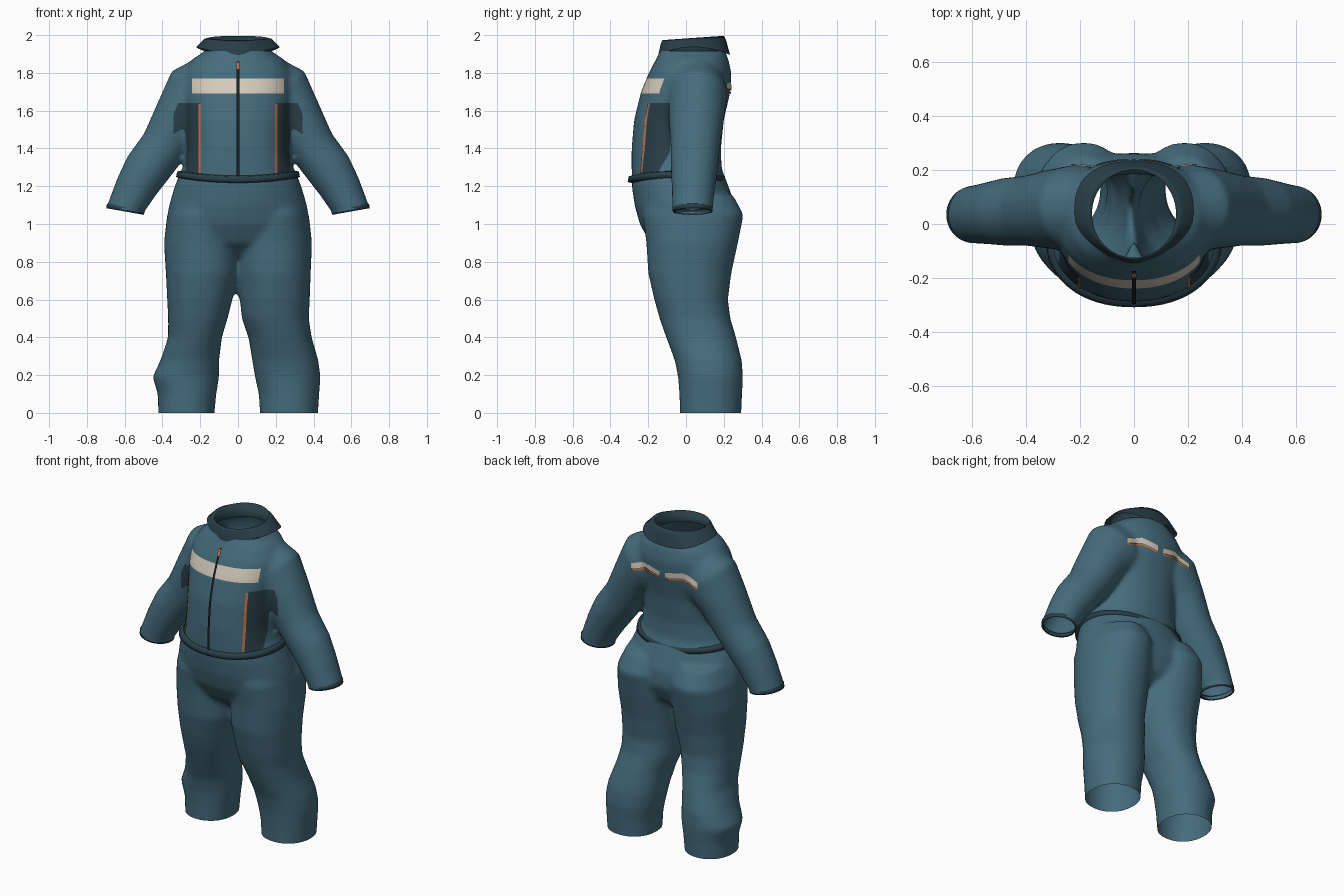
import bpy, bmesh, math
from mathutils import Vector
from mathutils.bvhtree import BVHTree

old = bpy.data.objects.get("Cube")
if old:
    bpy.data.objects.remove(old, do_unlink=True)


def material(name, rgb):
    m = bpy.data.materials.new(name)
    m.use_nodes = True
    m.diffuse_color = (*rgb, 1)
    m.node_tree.nodes["Principled BSDF"].inputs["Base Color"].default_value = (*rgb, 1)
    return m


teal = material("teal fabric", (0.06, 0.15, 0.205))
slate = material("dark slate trim", (0.022, 0.048, 0.064))
cream = material("cream reflective", (0.66, 0.60, 0.50))
orange = material("orange piping", (0.55, 0.17, 0.06))
black = material("black zip", (0.008, 0.013, 0.018))


def ring(cx, cy, z, rx, ry, tilt=0, power=2, count=48):
    """Superellipse cross-section, tilted about the y axis."""
    t = math.radians(tilt)
    points = []
    for i in range(count):
        a = math.tau * i / count
        c, s = math.cos(a), math.sin(a)
        u = math.copysign(abs(c) ** (2 / power), c) * rx
        v = math.copysign(abs(s) ** (2 / power), s) * ry
        points.append(Vector((cx + u * math.cos(t), cy + v, z + u * math.sin(t))))
    return points


def loft(bm, rings, capped=False):
    rows = [[bm.verts.new(p) for p in r] for r in rings]
    n = len(rows[0])
    for a, b in zip(rows, rows[1:]):
        for i in range(n):
            j = (i + 1) % n
            bm.faces.new((a[i], a[j], b[j], b[i]))
    if capped:
        bm.faces.new(rows[0])
        bm.faces.new(rows[-1])


def make_object(name, bm, *mats, recalc=True):
    if recalc:
        bmesh.ops.recalc_face_normals(bm, faces=bm.faces[:])
    mesh = bpy.data.meshes.new(name)
    bm.to_mesh(mesh)
    bm.free()
    for m in mats:
        mesh.materials.append(m)
    mesh.shade_smooth()
    obj = bpy.data.objects.new(name, mesh)
    bpy.context.collection.objects.link(obj)
    return obj


def box_ring(z, left, right, front, back, power=2):
    return ring((left + right) / 2, (front + back) / 2, z,
                abs(right - left) / 2, (back - front) / 2, 0, power)


# Suit volumes: torso, pelvis, legs and sleeves
bm = bmesh.new()
torso = [(1.10, .29, -.25, .17), (1.25, .30, -.288, .19), (1.4, .272, -.288, .185),
         (1.55, .275, -.275, .20), (1.7, .29, -.238, .235), (1.8, .285, -.197, .24),
         (1.87, .245, -.16, .225), (1.92, .17, -.135, .205), (1.98, .15, -.125, .19)]
loft(bm, [box_ring(z, -w, w, f, b, 2.2) for z, w, f, b in torso], True)
pelvis = [(.83, .20, -.10, .12), (.9, .33, -.19, .22), (1.0, .38, -.245, .265),
          (1.1, .365, -.272, .26), (1.2, .335, -.287, .225), (1.29, .30, -.287, .19)]
loft(bm, [box_ring(z, -w, w, f, b, 2.1) for z, w, f, b in pelvis], True)

# z, left inner, left outer, right inner, right outer, front, back
legs = [(-.06, .12, .42, -.13, -.42, -.03, .29), (.1, .11, .43, -.115, -.425, -.035, .297),
        (.19, .09, .437, -.1, -.452, -.042, .302), (.28, .075, .425, -.1, -.41, -.06, .295),
        (.4, .055, .39, -.085, -.37, -.105, .265), (.5, .02, .375, -.055, -.37, -.14, .235),
        (.6, .01, .38, -.03, -.375, -.168, .222), (.74, -.005, .385, .005, -.382, -.2, .24),
        (.9, -.01, .392, .01, -.392, -.21, .275), (1.05, 0, .375, 0, -.375, -.23, .305),
        (1.16, .03, .33, -.03, -.33, -.2, .245)]
loft(bm, [box_ring(z, a, b, f, k, 2.15) for z, a, b, _, _, f, k in legs], True)
loft(bm, [box_ring(z, a, b, f, k, 2.15) for z, _, _, a, b, f, k in legs], True)

# x, y, z, width, depth, tilt
sleeve = [(.11, .06, 1.76, .16, .135, 50), (.21, .06, 1.69, .185, .16, 40),
          (.30, .055, 1.57, .145, .148, 30), (.385, .05, 1.42, .127, .132, 27),
          (.475, .045, 1.30, .125, .126, 28), (.535, .04, 1.20, .113, .116, 22),
          (.595, .035, 1.08, .1, .107, 10), (.61, .035, 1.01, .1, .107, 10)]
for side in (1, -1):
    loft(bm, [ring(side * x, y, z, w, d, side * t) for x, y, z, w, d, t in sleeve], True)

# Fuse the volumes into one soft garment
source = make_object("suit", bm)
fuse = source.modifiers.new("fuse", "REMESH")
fuse.mode = "VOXEL"
fuse.voxel_size = 0.014
soften = source.modifiers.new("soften", "SMOOTH")
soften.factor = 0.5
soften.iterations = 10
graph = bpy.context.evaluated_depsgraph_get()
bm = bmesh.new()
bm.from_mesh(bpy.data.meshes.new_from_object(source.evaluated_get(graph)))
bpy.data.objects.remove(source, do_unlink=True)


def cut(co, no, test=lambda c: True, clear=False):
    faces = [f for f in bm.faces if test(f.calc_center_median())]
    edges = {e for f in faces for e in f.edges}
    verts = {v for f in faces for v in f.verts}
    bmesh.ops.bisect_plane(bm, geom=[*verts, *edges, *faces], dist=1e-5, plane_co=co,
                           plane_no=no, clear_outer=clear)


# Open the trouser legs, neck and cuffs
cut((0, 0, 0), (0, 0, -1), clear=True)
cut((0, 0, 1.915), (0, 0, 1), clear=True)
for side in (1, -1):
    cut((side * .595, 0, 1.075), (side * .17, 0, -.98),
        lambda c: c.x * side > .42 and .9 < c.z < 1.3, True)

# Chest stripe and side panels, cut into the jacket front
STRIPE_X, STRIPE_LOW, STRIPE_HIGH = .243, 1.692, 1.77
PANEL_X, PANEL_LOW, PANEL_HIGH, PANEL_Y = .205, 1.25, 1.64, -.085


def jacket_front(c):
    return c.y < 0 and abs(c.x) < .34 and 1.2 < c.z < 1.85


for z in (STRIPE_LOW, STRIPE_HIGH, PANEL_LOW, PANEL_HIGH):
    cut((0, 0, z), (0, 0, 1), jacket_front)
for x in (STRIPE_X, PANEL_X):
    for side in (1, -1):
        cut((side * x, 0, 0), (1, 0, 0), jacket_front)
cut((0, PANEL_Y, 0), (0, 1, 0), jacket_front)
cut((0, PANEL_Y, 1.38), (0, 1, -.6), jacket_front)
for f in bm.faces:
    c = f.calc_center_median()
    f.material_index = 0
    f.smooth = True
    if not jacket_front(c):
        continue
    if abs(c.x) < STRIPE_X and STRIPE_LOW < c.z < STRIPE_HIGH and c.y < -.05:
        f.material_index = 2
    elif (abs(c.x) > PANEL_X and PANEL_LOW < c.z < PANEL_HIGH
          and c.y < PANEL_Y + min(0, .6 * (c.z - 1.38))):
        f.material_index = 1
surface = BVHTree.FromBMesh(bm)
make_object("suit", bm, teal, slate, cream, recalc=False)


def ribbon(name, path, width, mat, facing=-1, lift=.006, steps=14):
    """Thin strip laid on the suit; path is in x and z, facing is the y side."""
    b = bmesh.new()
    rows = []
    for (x0, z0), (x1, z1) in zip(path, path[1:]):
        vertical = abs(z1 - z0) > abs(x1 - x0)
        dx, dz = (width / 2, 0) if vertical else (0, width / 2)
        for i in range(steps + 1):
            t = i / steps
            x, z = x0 + (x1 - x0) * t, z0 + (z1 - z0) * t
            row = []
            for s in (-1, 1):
                px, pz = x + s * dx, z + s * dz
                hit = surface.ray_cast(Vector((px, facing, pz)), Vector((0, -facing, 0)))[0]
                if hit:
                    row.append(b.verts.new(hit + Vector((0, facing * lift, 0))))
            if len(row) == 2:
                rows.append(row)
    for p, q in zip(rows, rows[1:]):
        b.faces.new((p[0], p[1], q[1], q[0]))
    bmesh.ops.remove_doubles(b, verts=b.verts[:], dist=1e-5)
    return make_object(name, b, mat)


# Zip, pull, piping and back chevrons
ribbon("zip", [(0, 1.24), (0, 1.86)], .014, black, lift=.009, steps=30)
ribbon("zip_pull", [(0, 1.82), (0, 1.855)], .018, orange, lift=.015, steps=4)
for side, label in ((1, "left"), (-1, "right")):
    ribbon(label + "_piping", [(side * .203, 1.27), (side * .203, 1.635)], .012, orange)
    chevron = [(.02, 1.715), (.13, 1.735), (.235, 1.7)]
    ribbon(label + "_back_stripe", [(side * x, z) for x, z in chevron], .034, cream, 1)
    ribbon(label + "_back_piping", [(side * x, z - .026) for x, z in chevron], .012, orange, 1)

# Cuff bands
for side, label in ((1, "left"), (-1, "right")):
    bm = bmesh.new()
    loft(bm, [ring(side * x, .035, z, w, w + .004, side * 10)
              for x, z, w in ((.592, 1.092, .096), (.594, 1.088, .102), (.597, 1.066, .101),
                              (.597, 1.066, .092))])
    make_object(label + "_cuff", bm, slate)

# Hem band, dipping at the front and back
bm = bmesh.new()
rings = []
for z, grow in ((1.285, -.008), (1.28, .012), (1.25, .018), (1.245, -.008)):
    r = ring(0, -.049, z, .31 + grow, .242 + grow, 0, 2.2, 64)
    for p in r:
        p.z -= .028 * (1 - (p.x / .33) ** 2)
    rings.append(r)
loft(bm, rings)
make_object("hem_band", bm, slate)

# Collar: inner stand, rim and turned-down fall
bm = bmesh.new()
inner = ring(0, .04, 1.9, .165, .168)
rim = ring(0, .038, 1.985, .156, .163)
fall = ring(0, .043, 1.925, .222, .19, 0, 2.5)
for p, q in zip(rim, fall):
    p.z += .07 * (p.y - .04)
    q.z += .012 - .042 * ((q.y - .043) / .19) ** 2
    if q.y < .04:
        q.x *= 1 - .5 * ((.04 - q.y) / .19) ** 2
middle = [p.lerp(q, .35) + Vector((0, 0, .012)) for p, q in zip(rim, fall)]
loft(bm, [inner, rim, middle, fall])
collar = make_object("collar", bm, slate)
